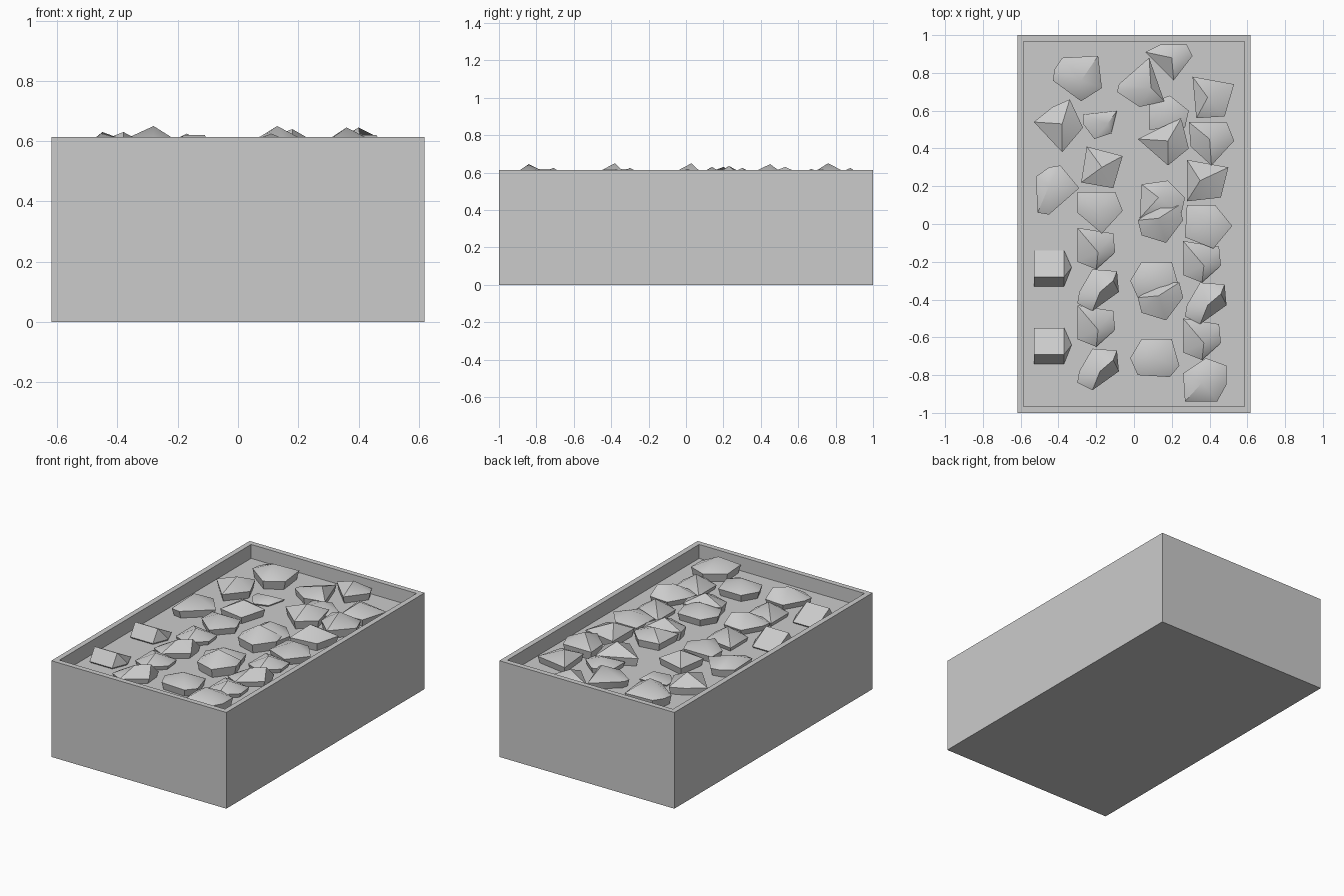
import bpy
import bmesh
import math
from mathutils import Vector

old = bpy.data.objects.get("Cube")
if old:
    bpy.data.objects.remove(old, do_unlink=True)

FLOOR = 0.525

grey = bpy.data.materials.new("plain grey")
grey.use_nodes = True
colour = (0.6, 0.6, 0.6, 1)
grey.diffuse_color = colour
grey.node_tree.nodes["Principled BSDF"].inputs["Base Color"].default_value = colour


def finish(bm, name):
    """Turn a bmesh into a named object with the grey material."""
    bmesh.ops.recalc_face_normals(bm, faces=bm.faces[:])
    mesh = bpy.data.meshes.new(name)
    bm.to_mesh(mesh)
    bm.free()
    mesh.materials.append(grey)
    obj = bpy.data.objects.new(name, mesh)
    bpy.context.collection.objects.link(obj)
    return obj


# Open tray: a block whose top is inset and pushed down to the bed
bm = bmesh.new()
bmesh.ops.create_cube(bm, size=1)
for v in bm.verts:
    v.co = Vector((v.co.x * 1.236, v.co.y * 2, (v.co.z + 0.5) * 0.614))
top = max(bm.faces, key=lambda f: f.calc_center_median().z)
bmesh.ops.inset_individual(bm, faces=[top], thickness=0.048)
well = bmesh.ops.extrude_discrete_faces(bm, faces=[top])["faces"][0]
for v in well.verts:
    v.co.z = FLOOR
finish(bm, "tray")

stones = []


def stone(outline, peaks, height, rim=0.45, copies=()):
    """Faceted stone from a plan outline and crest points, in hundredths."""
    plan = [Vector((x, y, 0)) / 100 for x, y in outline]
    middle = sum(plan, Vector()) / len(plan)
    rise = height - FLOOR
    for dx, dy in ((0, 0), *copies):
        shift = Vector((dx, dy, 0)) / 100
        bm = bmesh.new()
        for p in plan:
            foot = middle.lerp(p, 0.88)
            bm.verts.new(p + shift + Vector((0, 0, FLOOR + rise * rim)))
            bm.verts.new(foot + shift + Vector((0, 0, FLOOR - 0.01)))
        for x, y in peaks:
            bm.verts.new(Vector((x / 100, y / 100, height)) + shift)
        hull = bmesh.ops.convex_hull(bm, input=bm.verts[:])
        loose = {g for g in hull["geom_interior"] if isinstance(g, bmesh.types.BMVert)}
        bmesh.ops.delete(bm, geom=list(loose), context="VERTS")
        stones.append(finish(bm, f"stone_{len(stones) + 1}"))


# Back rows of single stones
stone([(-38, 88), (-19, 89), (-17, 72), (-28, 65), (-43, 76), (-42, 82)], [(-28, 76)], 0.65)
stone([(6, 91), (14, 95), (28, 95), (31, 89), (21, 76)], [(20, 88)], 0.625)
stone([(8, 88), (16, 65), (3, 62), (-9, 70), (-8, 74)], [(9, 72)], 0.62)
stone([(31, 78), (53, 74), (48, 57), (33, 56)], [(39, 67)], 0.62)
stone([(8, 64), (19, 68), (29, 60), (27, 51), (8, 50)], [(18, 59)], 0.6)
stone([(-34, 66), (-27, 51), (-38, 38), (-53, 54), (-43, 62)], [(-38, 53)], 0.63)
stone([(-27, 58), (-9, 60), (-12, 48), (-21, 45), (-27, 53)], [(-14, 53)], 0.57, 0.2)
stone([(2, 45), (12, 50), (25, 56), (29, 40), (18, 31)], [(18, 44)], 0.64)
stone([(29, 54), (49, 54), (53, 44), (41, 31), (30, 41)], [(40, 45)], 0.645)

# Middle rows
stone([(-25, 41), (-6, 36), (-11, 19), (-28, 22)], [(-17, 30)], 0.625)
stone([(-39, 31), (-29, 19), (-45, 5), (-51, 6), (-52, 25), (-45, 30)], [(-45, 20)], 0.63)
stone([(28, 34), (50, 30), (46, 14), (28, 12)], [(35, 23)], 0.635)
stone([(-30, 17), (-10, 17), (-6, 7), (-17, -5), (-30, 6)], [(-19, 8)], 0.615)
stone([(4, 21), (18, 23), (27, 14), (25, 5), (3, 3)], [(13, 14)], 0.63)
stone([(28, 10), (43, 10), (52, -1), (42, -13), (27, -7)], [(39, 1)], 0.62)

# Front rows, where the same stones repeat
stone([(2, 2), (14, 10), (24, 10), (26, 2), (17, -10), (4, -6)], [(13, 3)], 0.65,
      copies=[(0, -41)])
stone([(-30, -2), (-11, -5), (-10, -15), (-20, -24), (-30, -20)], [(-19, -15)], 0.61, 0.3,
      copies=[(0, -41), (56, -7), (56, -48)])
stone([(-22, -24), (-9, -25), (-8, -36), (-22, -46), (-30, -42), (-29, -36)],
      [(-18, -36), (-11, -30)], 0.62, 0.35, copies=[(0, -42), (57, -7)])
stone([(-53, -14), (-37, -14), (-33, -23), (-37, -33), (-53, -33)],
      [(-53, -28), (-37, -28)], 0.61, 0.1, copies=[(0, -41)])
stone([(4, -20), (20, -20), (24, -34), (19, -40), (2, -39), (-2, -30)], [(11, -30)], 0.625,
      copies=[(0, -41)])
stone([(26, -79), (38, -71), (49, -75), (49, -85), (44, -94), (27, -94)], [(36, -84)], 0.645)

# Soft shading on the stones, with their strong edges kept
bpy.ops.object.select_all(action="DESELECT")
for obj in stones:
    obj.select_set(True)
bpy.context.view_layer.objects.active = stones[0]
bpy.ops.object.shade_smooth_by_angle(angle=math.radians(40))
